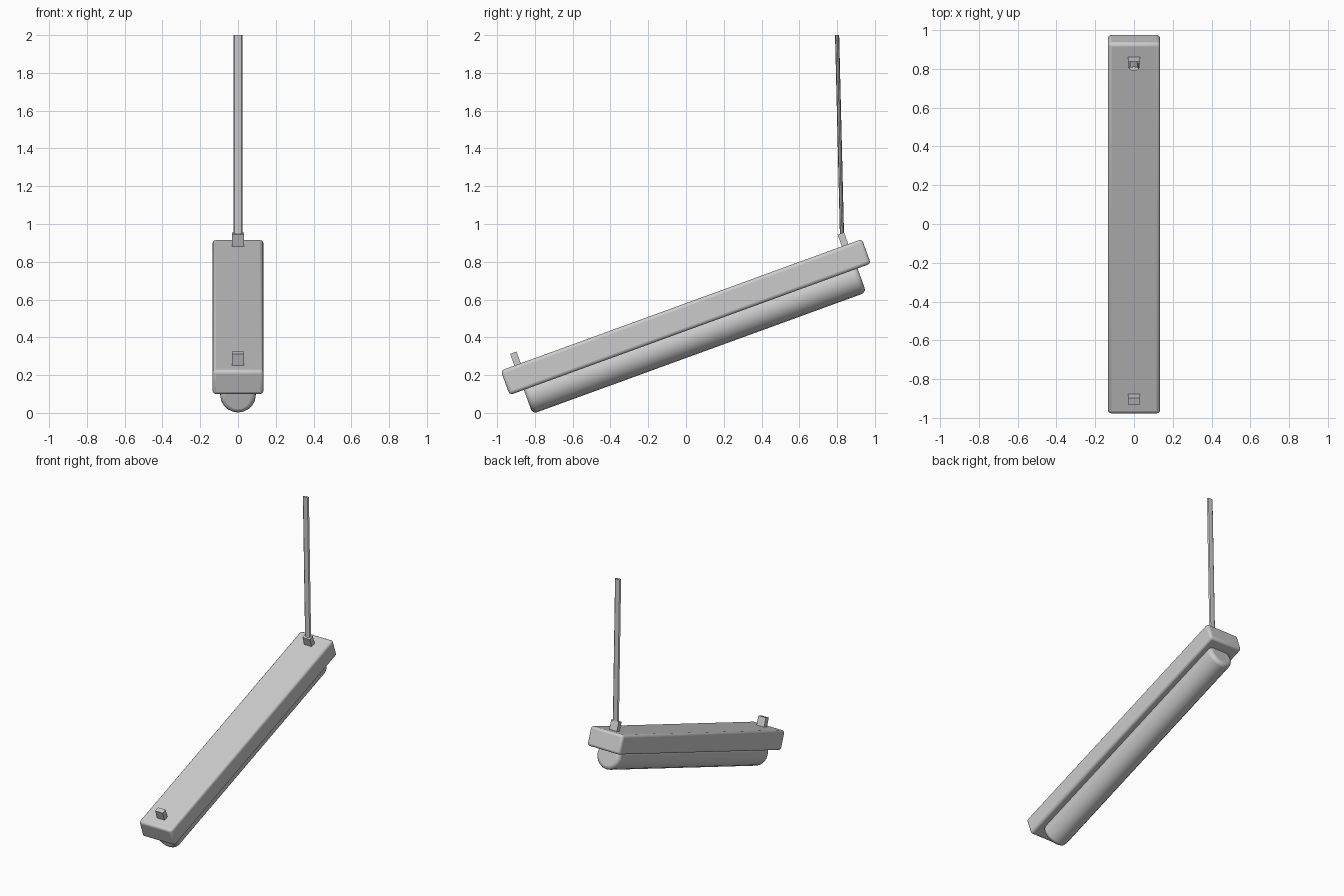
import bpy, math
from mathutils import Matrix, Vector

if "Cube" in bpy.data.objects:
    bpy.data.objects.remove(bpy.data.objects["Cube"])

TILT = Matrix.Rotation(math.radians(20), 4, 'X')


def finish(obj, name, matrix, bevel=0, segments=3):
    obj.name = name
    obj.data.transform(matrix)
    if bevel:
        mod = obj.modifiers.new("rounding", 'BEVEL')
        mod.width = bevel
        mod.segments = segments
        mod.limit_method = 'ANGLE'
        mod.angle_limit = math.radians(40)
    bpy.ops.object.shade_smooth_by_angle(angle=math.radians(35))
    return obj


def box(name, x, u, v, bevel=0):
    """Box in the tilted frame: x half width, u range along, v range across."""
    bpy.ops.mesh.primitive_cube_add(size=1)
    m = (TILT @ Matrix.Translation((0, sum(u) / 2, sum(v) / 2))
         @ Matrix.Diagonal((2 * x, u[1] - u[0], v[1] - v[0], 1)))
    return finish(bpy.context.object, name, m, bevel)


# Rounded lamp housing
box("housing", 0.135, (-0.845, 1.19), (0.408, 0.546), 0.018)

# Tube half sunk into the underside of the housing
bpy.ops.mesh.primitive_cylinder_add(vertices=20, radius=0.094, depth=1.88)
finish(bpy.context.object, "light_tube",
       TILT @ Matrix.Translation((0, 0.175, 0.367)) @ Matrix.Rotation(math.pi / 2, 4, 'X'),
       0.025)

# Two mounting pegs on top
for label, u in (("lower", -0.75), ("upper", 1.095)):
    box(label + "_peg", 0.031, (u - 0.018, u + 0.018), (0.52, 0.612))

# Flat hanging strap rising from the upper peg
bottom, top = Vector((0, 0.826, 0.93)), Vector((0, 0.80, 2.0))
axis = top - bottom
bpy.ops.mesh.primitive_cylinder_add(vertices=8, radius=1, depth=axis.length)
lean = Matrix.Rotation(math.atan2(-axis.y, axis.z), 4, 'X')
finish(bpy.context.object, "hanging_strap",
       Matrix.Translation((top + bottom) / 2) @ lean @ Matrix.Diagonal((0.025, 0.011, 1, 1)))
